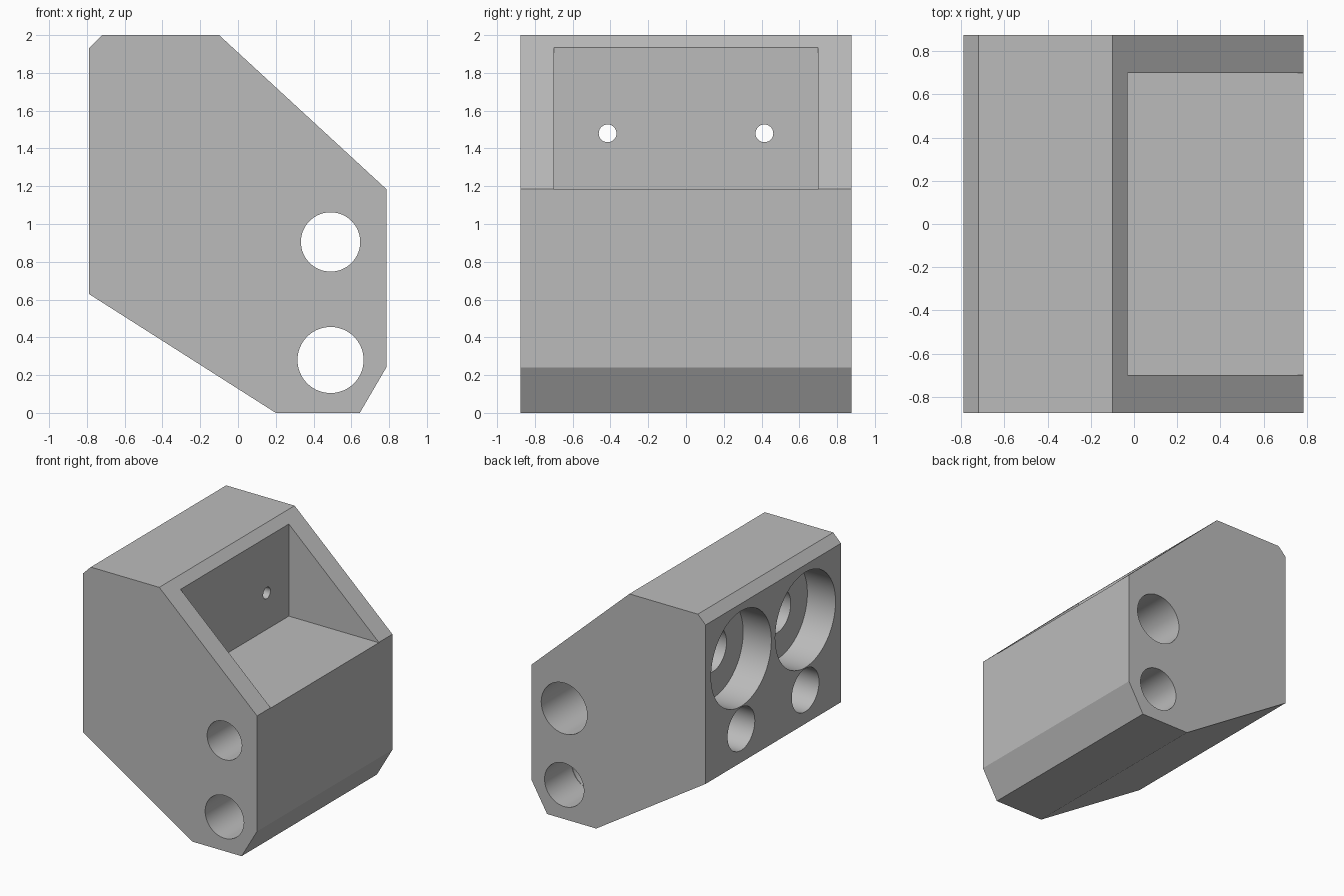
import bpy, bmesh, math
from mathutils import Matrix, Vector

default = bpy.data.objects.get("Cube")
if default:
    bpy.data.objects.remove(default, do_unlink=True)

grey = bpy.data.materials.new("plain_grey")
grey.use_nodes = True
COLOR = (0.5, 0.5, 0.5, 1)
grey.diffuse_color = COLOR
grey.node_tree.nodes["Principled BSDF"].inputs["Base Color"].default_value = COLOR


def add_object(name, bm):
    bmesh.ops.recalc_face_normals(bm, faces=bm.faces)
    mesh = bpy.data.meshes.new(name)
    bm.to_mesh(mesh)
    bm.free()
    mesh.materials.append(grey)
    obj = bpy.data.objects.new(name, mesh)
    bpy.context.collection.objects.link(obj)
    return obj


def prism(name, profile, half_depth):
    """Extrude an x-z profile along y."""
    bm = bmesh.new()
    face = bm.faces.new([bm.verts.new((x, -half_depth, z)) for x, z in profile])
    extruded = bmesh.ops.extrude_face_region(bm, geom=[face])["geom"]
    verts = [v for v in extruded if isinstance(v, bmesh.types.BMVert)]
    bmesh.ops.translate(bm, verts=verts, vec=(0, 2 * half_depth, 0))
    return add_object(name, bm)


def stepped_bore(name, start, axis, steps):
    """Turned cutter: steps are (radius, from, to) along the axis."""
    bm = bmesh.new()
    path = []
    for radius, a, b in steps:
        path += [(radius, a), (radius, b)]
    path = [(0, path[0][1])] + path + [(0, path[-1][1])]
    verts = [bm.verts.new((r, 0, d)) for r, d in path]
    edges = [bm.edges.new(pair) for pair in zip(verts, verts[1:])]
    bmesh.ops.spin(bm, geom=verts + edges, cent=(0, 0, 0), axis=(0, 0, 1),
                   angle=math.tau, steps=64, use_merge=True)
    bmesh.ops.remove_doubles(bm, verts=bm.verts, dist=1e-5)
    turn = Vector((0, 0, 1)).rotation_difference(Vector(axis)).to_matrix().to_4x4()
    bm.transform(Matrix.Translation(start) @ turn)
    return add_object(name, bm)


# Main block
block = prism("mounting_block", [
    (-0.79, 0.63), (0.2, 0), (0.645, 0), (0.785, 0.24),
    (0.785, 1.185), (-0.1, 2), (-0.72, 2), (-0.79, 1.93)], 0.875)

# Open pocket in the sloping face
cutters = [prism("pocket_cutter", [
    (-0.03, 1.182), (1, 1.182), (1, 2.2), (-0.03, 2.2)], 0.7)]

# Cross holes along the width
cutters.append(stepped_bore("upper_pin_cutter", (0.49, 0.875, 0.905), (0, -1, 0),
                            [(0.208, -0.1, 0.87), (0.157, 0.87, 1.9)]))
cutters.append(stepped_bore("lower_pin_cutter", (0.49, 0.875, 0.28), (0, -1, 0),
                            [(0.178, -0.1, 0.35), (0.175, 0.35, 1.9)]))

# Paired counterbores and blind holes in the flat side
for side, y in (("left", 0.415), ("right", -0.415)):
    cutters.append(stepped_bore(side + "_counterbore_cutter", (-0.79, y, 1.48), (1, 0, 0),
                                [(0.39, -0.1, 0.255), (0.175, 0.255, 0.66), (0.047, 0.66, 0.9)]))
    cutters.append(stepped_bore(side + "_blind_hole_cutter", (-0.79, y, 0.905), (1, 0, 0),
                                [(0.176, -0.1, 1.04)]))

for cutter in cutters:
    mod = block.modifiers.new(cutter.name, "BOOLEAN")
    mod.operation = "DIFFERENCE"
    mod.solver = "EXACT"
    mod.object = cutter

# Apply the cuts, then drop the cutters
bpy.context.view_layer.update()
result = bpy.data.meshes.new_from_object(block.evaluated_get(bpy.context.evaluated_depsgraph_get()))
block.modifiers.clear()
block.data = result
for cutter in cutters:
    bpy.data.objects.remove(cutter, do_unlink=True)

for obj in bpy.context.selected_objects:
    obj.select_set(False)
block.select_set(True)
bpy.context.view_layer.objects.active = block
bpy.ops.object.shade_smooth_by_angle(angle=math.radians(30))
